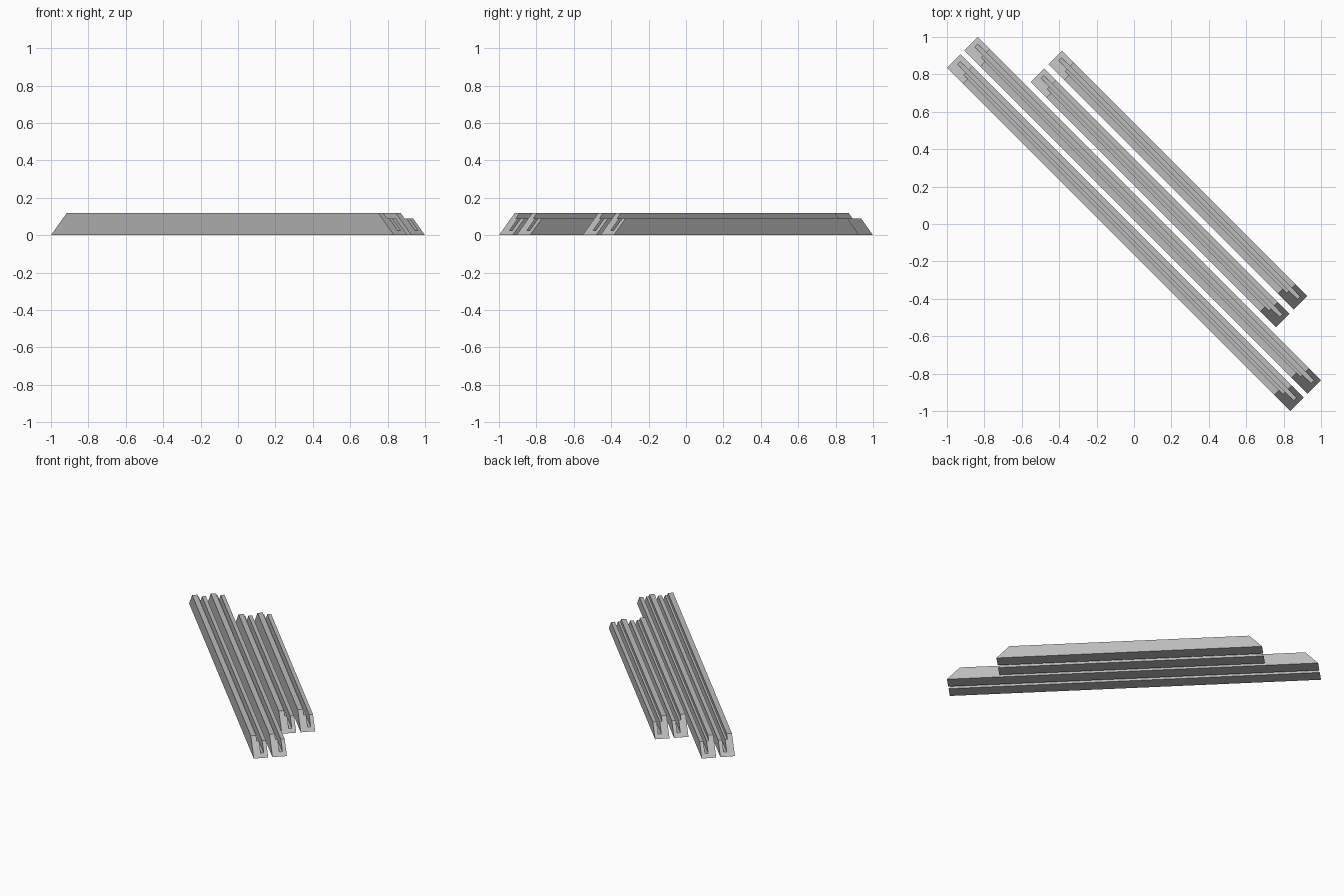
import bpy, bmesh, math
from mathutils import Matrix

if "Cube" in bpy.data.objects:
    bpy.data.objects.remove(bpy.data.objects["Cube"])

grey = bpy.data.materials.new("grey")
grey.diffuse_color = (0.5, 0.5, 0.5, 1)
grey.use_nodes = True
grey.node_tree.nodes["Principled BSDF"].inputs["Base Color"].default_value = grey.diffuse_color

# moulding cross-section: (across, height), tall lip, ledge, slot, ledge
PROFILE = [(0, 0), (0.102, 0), (0.102, 0.09), (0.075, 0.09), (0.075, 0.025),
           (0.053, 0.025), (0.053, 0.09), (0.037, 0.09), (0.037, 0.12), (0, 0.12)]


def moulding(name, half_length, across):
    """Extruded profile with 45 degree mitred ends, laid on the diagonal."""
    bm = bmesh.new()
    ends = [[bm.verts.new((s * (half_length - z), across + v, z)) for v, z in PROFILE]
            for s in (-1, 1)]
    n = len(PROFILE)
    for i in range(n):
        j = (i + 1) % n
        bm.faces.new((ends[0][i], ends[0][j], ends[1][j], ends[1][i]))
    for ring in ends:
        bm.faces.new(ring)
    bmesh.ops.recalc_face_normals(bm, faces=bm.faces)
    bmesh.ops.transform(bm, matrix=Matrix.Rotation(math.radians(-45), 4, 'Z'), verts=bm.verts)
    mesh = bpy.data.meshes.new(name)
    bm.to_mesh(mesh)
    bm.free()
    mesh.materials.append(grey)
    obj = bpy.data.objects.new(name, mesh)
    bpy.context.collection.objects.link(obj)


# two long rails and two short rails, side by side
moulding("long_rail_front", 1.297, -0.117)
moulding("long_rail_back", 1.297, 0.015)
moulding("short_rail_front", 0.928, 0.146)
moulding("short_rail_back", 0.928, 0.280)
